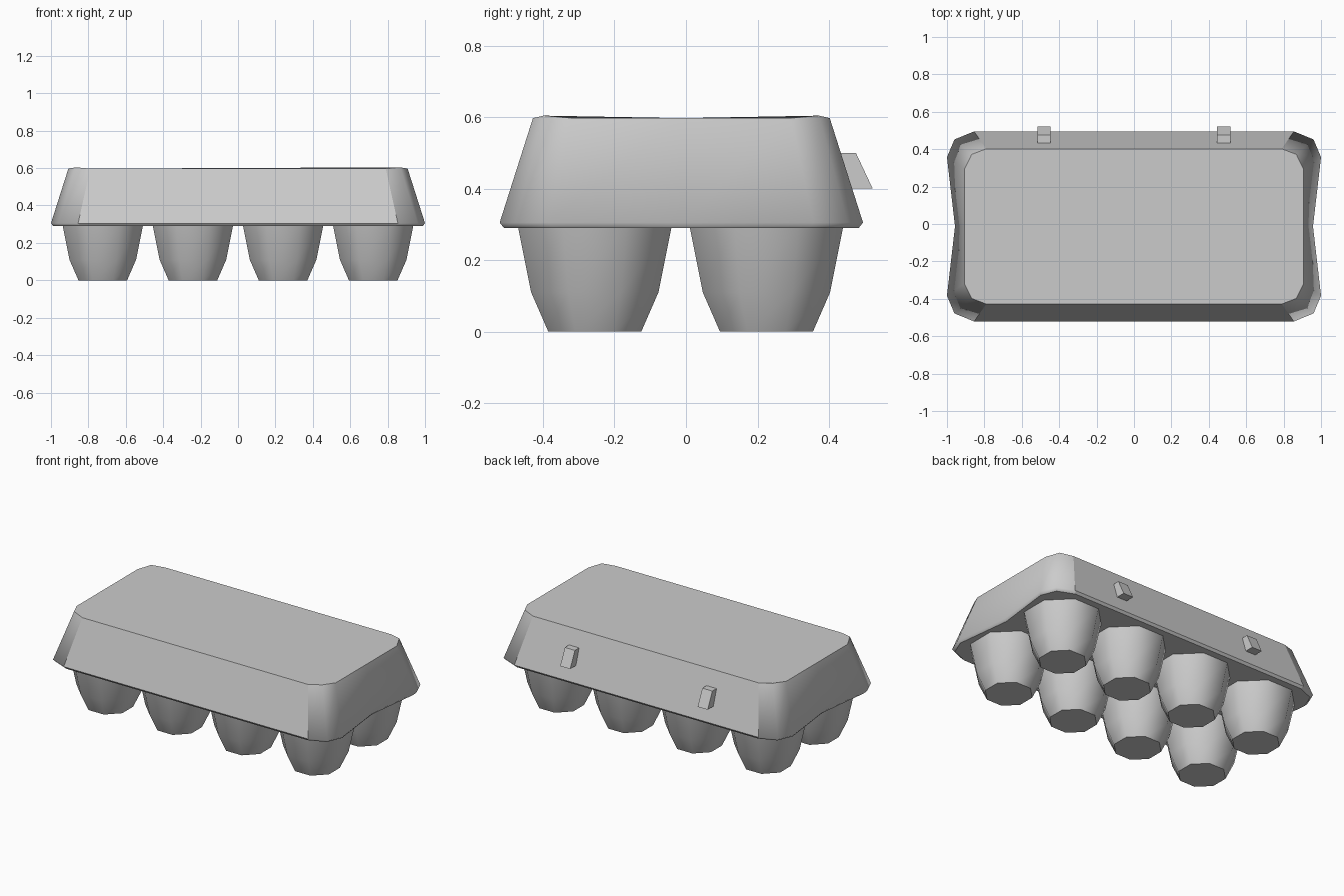
import bpy, bmesh, math

if "Cube" in bpy.data.objects:
    bpy.data.objects.remove(bpy.data.objects["Cube"], do_unlink=True)

mat = bpy.data.materials.new("pulp_grey")
mat.use_nodes = True
GREY = (0.6, 0.6, 0.6, 1)
mat.diffuse_color = GREY
mat.node_tree.nodes["Principled BSDF"].inputs["Base Color"].default_value = GREY

LID_Y = -0.013  # lid centre, the hinges stick out behind


def loft(name, rings, smooth, location):
    """Skin a stack of equal rings, cap both ends, smooth the faces chosen by rule."""
    bm = bmesh.new()
    loops = [[bm.verts.new(p) for p in ring] for ring in rings]
    n = len(loops[0])
    for low, high in zip(loops, loops[1:]):
        for i in range(n):
            j = (i + 1) % n
            bm.faces.new((low[i], low[j], high[j], high[i]))
    bm.faces.new(loops[0][::-1])
    bm.faces.new(loops[-1])
    bmesh.ops.recalc_face_normals(bm, faces=bm.faces)
    for f in bm.faces:
        f.smooth = smooth(f.normal)
    mesh = bpy.data.meshes.new(name)
    bm.to_mesh(mesh)
    bm.free()
    mesh.materials.append(mat)
    obj = bpy.data.objects.new(name, mesh)
    obj.location = location
    bpy.context.collection.objects.link(obj)
    return obj


def lid_ring(corner, waist, z, lift=0):
    """Mirror a three-point corner into all quadrants, with a waist point on each end."""
    heights = [z, z + lift, z]
    c = [(x, y, h) for (x, y), h in zip(corner, heights)]
    right = [(x, -y, h) for x, y, h in c] + [(waist, 0, z)] + c[::-1]
    return right + [(-x, -y, h) for x, y, h in right]


# Lid with a thin turned-under rim and pinched ends
rim = [(0.855, 0.508), (0.96, 0.465), (1.0, 0.37)]
top = [(0.79, 0.415), (0.868, 0.385), (0.907, 0.305)]
under = [(x - 0.012, y - 0.012) for x, y in rim]
loft("lid",
     [lid_ring(under, 0.945, 0.29), lid_ring(rim, 0.957, 0.305),
      lid_ring(top, 0.907, 0.597, 0.007)],
     lambda n: abs(n.x) > 0.05 and abs(n.z) < 0.95, (0, LID_Y, 0))

# Eight egg cups below the lid
def cup_ring(half_width, z):
    r = half_width / math.cos(math.pi / 8)
    angles = [math.pi / 8 + k * math.pi / 4 for k in range(8)]
    return [(r * math.cos(a), r * math.sin(a), z) for a in angles]


cup = [cup_ring(0.13, 0), cup_ring(0.178, 0.11), cup_ring(0.215, 0.295)]
for row, y in (("front", -0.255), ("back", 0.225)):
    for col in range(4):
        loft(f"{row}_egg_cup_{col + 1}", cup, lambda n: abs(n.z) < 0.9,
             ((col - 1.5) * 0.482, y, 0))

# Hinge tabs on the back wall
tab = [(0.42, 0.5), (0.475, 0.5), (0.522, 0.4), (0.44, 0.4)]
for side, x in (("left", 0.48), ("right", -0.482)):
    loft(f"{side}_hinge_tab", [[(s * 0.035, y, z) for y, z in tab] for s in (-1, 1)],
         lambda n: False, (x, 0, 0))
